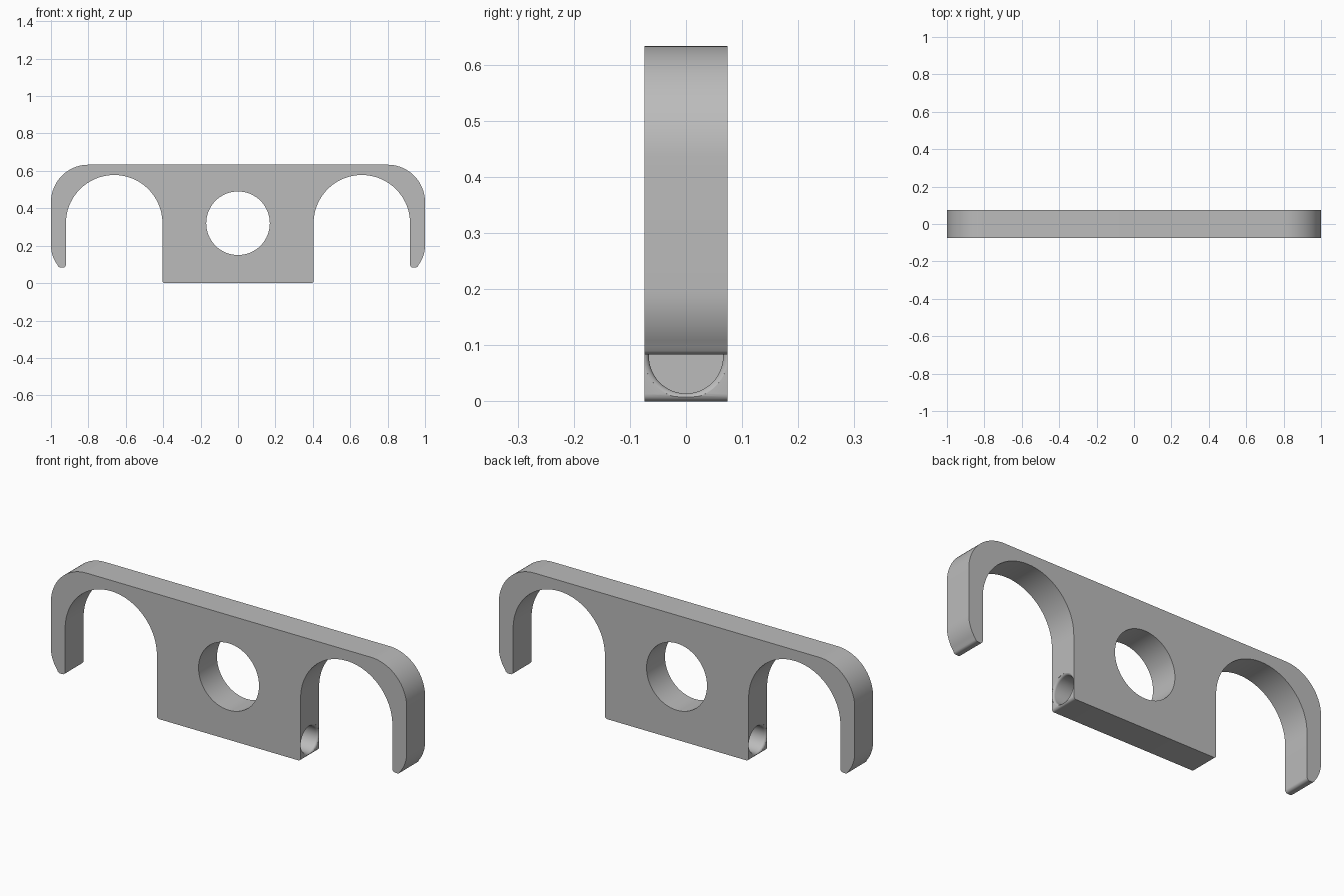
import bpy
import bmesh
from math import sin, cos, radians, pi
from mathutils import Matrix

if "Cube" in bpy.data.objects:
    bpy.data.objects.remove(bpy.data.objects["Cube"], do_unlink=True)

HALF_DEPTH = 0.074
TOP = 0.633

grey = bpy.data.materials.new("plain grey")
grey.use_nodes = True
grey.diffuse_color = (0.5, 0.5, 0.5, 1)
grey.node_tree.nodes["Principled BSDF"].inputs["Base Color"].default_value = (0.5, 0.5, 0.5, 1)


def arc(cx, cz, r, start, end, steps):
    """Points of a circular arc, angles in degrees."""
    angles = [radians(start + (end - start) * i / steps) for i in range(steps + 1)]
    return [(cx + r * cos(a), cz + r * sin(a)) for a in angles]


def finish(bm, name):
    bmesh.ops.recalc_face_normals(bm, faces=bm.faces)
    mesh = bpy.data.meshes.new(name)
    bm.to_mesh(mesh)
    bm.free()
    mesh.materials.append(grey)
    obj = bpy.data.objects.new(name, mesh)
    bpy.context.collection.objects.link(obj)
    return obj


def lathe(name, profile, matrix, segments=64):
    """Closed solid of revolution from (radius, height) pairs."""
    bm = bmesh.new()
    rings = [[bm.verts.new((r * cos(2 * pi * i / segments), r * sin(2 * pi * i / segments), h))
              for i in range(segments)] for r, h in profile]
    for low, high in zip(rings, rings[1:]):
        for i in range(segments):
            j = (i + 1) % segments
            bm.faces.new((low[i], low[j], high[j], high[i]))
    bm.faces.new(rings[0])
    bm.faces.new(rings[-1])
    bm.transform(matrix)
    return finish(bm, name)


# Right half of the outline: block corner, arch, hooked tip, outer shoulder
half = arc(0.391, 0.013, 0.013, -90, 0, 5)
half += arc(0.662, 0.32, 0.258, 180, 0, 48)
half += arc(0.935, 0.098, 0.015, 180, 270, 5)
half += arc(0.947, 0.101, 0.018, -90, -39, 4)
half += arc(0.833, 0.2, 0.167, -38, 0, 8)
half += arc(0.8, TOP - 0.2, 0.2, 0, 90, 20)
outline = half + [(-x, z) for x, z in reversed(half)]

# Body plate extruded through its depth
bm = bmesh.new()
face = bm.faces.new([bm.verts.new((x, -HALF_DEPTH, z)) for x, z in outline])
grown = bmesh.ops.extrude_face_region(bm, geom=[face])
bmesh.ops.translate(bm, vec=(0, 2 * HALF_DEPTH, 0),
                    verts=[g for g in grown["geom"] if isinstance(g, bmesh.types.BMVert)])
body = finish(bm, "double_hook_bracket")

# Central through hole
cutters = [lathe("centre_hole_cutter", [(0.17, -0.2), (0.17, 0.2)],
                 Matrix.Translation((0, 0, 0.32)) @ Matrix.Rotation(pi / 2, 4, "X"))]

# Blind side sockets with a rounded rim
rim = 0.012
socket = [(0.066, -0.18)]
socket += [(0.066 + rim * (1 - cos(t)), rim * (sin(t) - 1))
           for t in (radians(15 * i) for i in range(6))]
socket += [(0.066 + rim, 0.03)]
for side, name in ((1, "left"), (-1, "right")):
    place = Matrix.Translation((side * 0.404, 0, 0.08)) @ Matrix.Rotation(side * pi / 2, 4, "Y")
    cutters.append(lathe(name + "_socket_cutter", socket, place))

for cutter in cutters:
    cutter.hide_render = True
    cutter.hide_viewport = True
    cut = body.modifiers.new(cutter.name, "BOOLEAN")
    cut.operation = "DIFFERENCE"
    cut.solver = "EXACT"
    cut.object = cutter

# Apply the cuts, then remove the helpers
bpy.context.view_layer.update()
graph = bpy.context.evaluated_depsgraph_get()
cut_mesh = bpy.data.meshes.new_from_object(body.evaluated_get(graph))
body.modifiers.clear()
body.data = cut_mesh
for cutter in cutters:
    bpy.data.objects.remove(cutter, do_unlink=True)

bpy.ops.object.select_all(action="DESELECT")
body.select_set(True)
bpy.context.view_layer.objects.active = body
bpy.ops.object.shade_smooth_by_angle(angle=radians(30))
